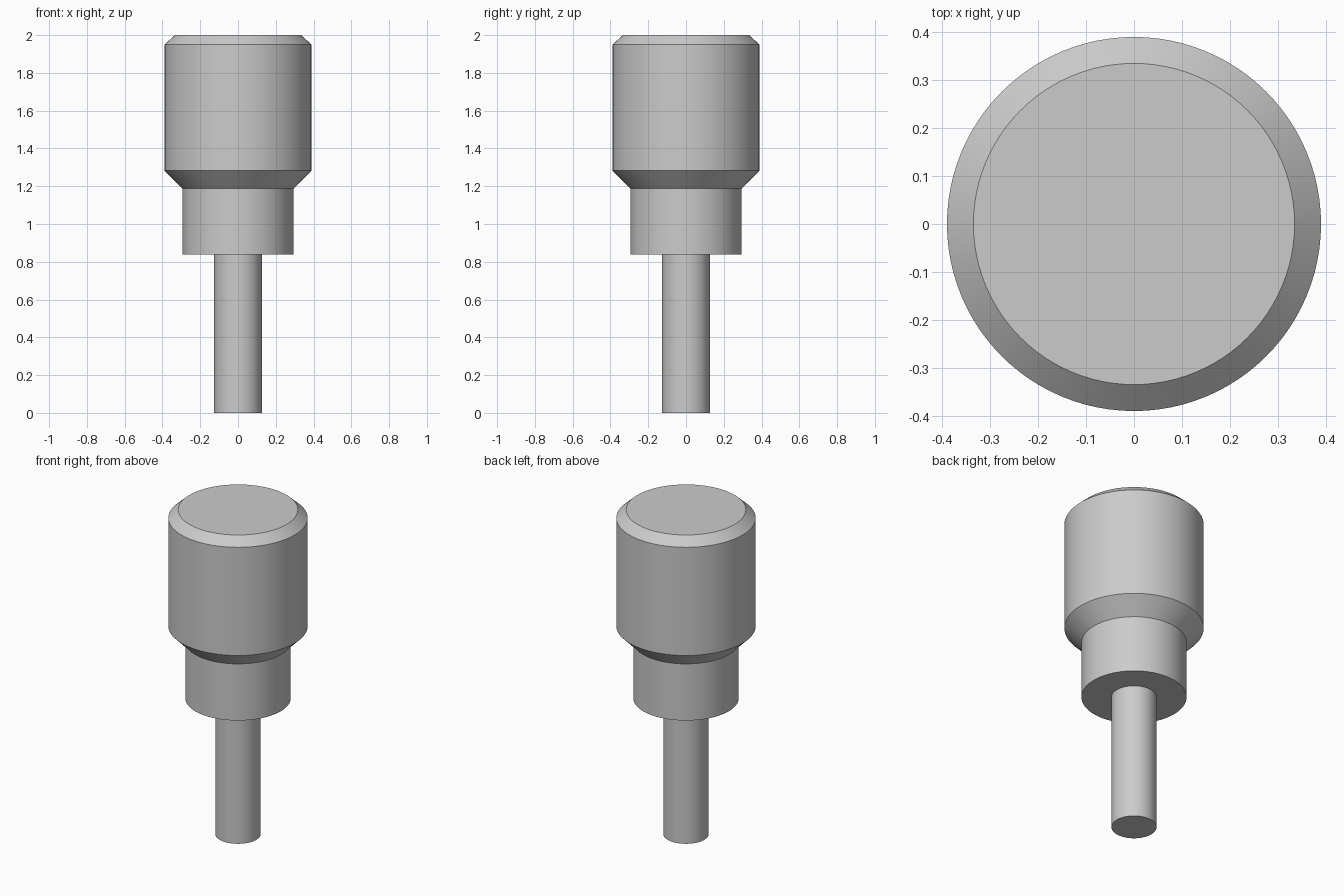
import bpy
import bmesh
from math import cos, sin, tau, radians

SEGMENTS = 96
STEM_R, COLLAR_R, HEAD_R, TOP_R = 0.126, 0.294, 0.389, 0.334
COLLAR_Z, HEAD_Z = 0.838, 1.187

cube = bpy.data.objects.get("Cube")
if cube:
    bpy.data.objects.remove(cube, do_unlink=True)

# Single plain grey finish
grey = bpy.data.materials.new("plain_grey")
grey.use_nodes = True
grey.diffuse_color = (0.6, 0.6, 0.6, 1)
grey.node_tree.nodes["Principled BSDF"].inputs["Base Color"].default_value = grey.diffuse_color


def turned_part(name, profile, close_bottom=False, close_top=False):
    """Revolve an upward (radius, z) profile around the z axis."""
    bm = bmesh.new()
    angles = [tau * i / SEGMENTS for i in range(SEGMENTS)]
    rings = [[bm.verts.new((r * cos(a), r * sin(a), z)) for a in angles]
             for r, z in profile]
    for low, high in zip(rings, rings[1:]):
        for i in range(SEGMENTS):
            j = (i + 1) % SEGMENTS
            bm.faces.new((low[i], low[j], high[j], high[i]))
    if close_bottom:
        bm.faces.new(rings[0][::-1])
    if close_top:
        bm.faces.new(rings[-1])
    mesh = bpy.data.meshes.new(name)
    bm.to_mesh(mesh)
    bm.free()
    mesh.materials.append(grey)
    part = bpy.data.objects.new(name, mesh)
    bpy.context.collection.objects.link(part)
    bpy.ops.object.select_all(action="DESELECT")
    part.select_set(True)
    bpy.context.view_layer.objects.active = part
    bpy.ops.object.shade_smooth_by_angle(angle=radians(30))
    return part


# Thin pin at the bottom
turned_part("stem", [(STEM_R, 0), (STEM_R, COLLAR_Z)], close_bottom=True)

# Wider collar with a flat underside meeting the pin
turned_part("collar", [(STEM_R, COLLAR_Z), (COLLAR_R, COLLAR_Z), (COLLAR_R, HEAD_Z)])

# Broad head, chamfered below and above
turned_part("head", [(COLLAR_R, HEAD_Z), (HEAD_R, 1.283), (HEAD_R, 1.95), (TOP_R, 2)],
            close_top=True)
